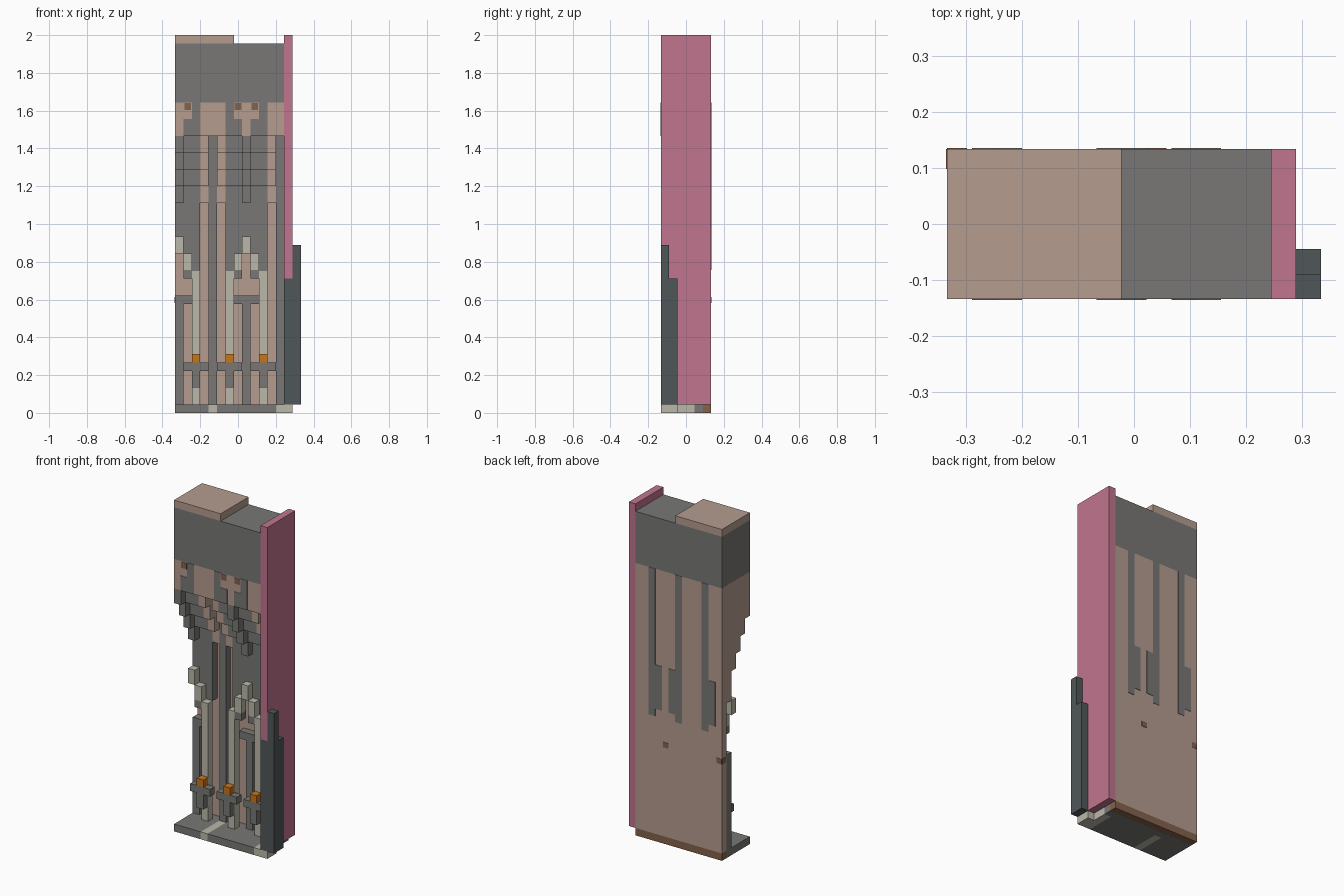
import bpy, bmesh
from mathutils import Vector

if "Cube" in bpy.data.objects:
    bpy.data.objects.remove(bpy.data.objects["Cube"], do_unlink=True)

U = 2 / 45                       # one block
ORIGIN = Vector((-7.5, -3, 0))   # grid corner in blocks


def material(name, rgb):
    linear = [((c / 255 + 0.055) / 1.055) ** 2.4 for c in rgb] + [1]
    m = bpy.data.materials.new(name)
    m.use_nodes = True
    m.diffuse_color = linear
    m.node_tree.nodes["Principled BSDF"].inputs["Base Color"].default_value = linear
    return m


tan = material("tan clay", (181, 156, 143))
gray = material("stone gray", (120, 119, 117))
pink = material("pink", (192, 117, 141))
cream = material("cream", (187, 184, 170))
slate = material("dark slate", (80, 87, 88))
orange = material("orange", (198, 117, 28))
brown = material("dark brown", (133, 98, 76))


def extrude_profile(name, profile, x0, x1, mat, side=None):
    """Extrude a (y, z) outline along x, all in block units."""
    bm = bmesh.new()
    face = bm.faces.new([bm.verts.new((x0, y, z)) for y, z in profile])
    ext = bmesh.ops.extrude_face_region(bm, geom=[face])
    moved = [v for v in ext["geom"] if isinstance(v, bmesh.types.BMVert)]
    bmesh.ops.translate(bm, verts=moved, vec=(x1 - x0, 0, 0))
    bmesh.ops.recalc_face_normals(bm, faces=bm.faces)
    for f in bm.faces:
        if side and f.normal.x < -0.5:
            f.material_index = 1
    for v in bm.verts:
        v.co = (v.co + ORIGIN) * U
    me = bpy.data.meshes.new(name)
    bm.to_mesh(me)
    bm.free()
    me.materials.append(mat)
    if side:
        me.materials.append(side)
    ob = bpy.data.objects.new(name, me)
    bpy.context.collection.objects.link(ob)
    return ob


def box(name, x, y, z, mat):
    outline = [(y[0], z[0]), (y[1], z[0]), (y[1], z[1]), (y[0], z[1])]
    return extrude_profile(name, outline, x[0], x[1], mat)


def front_plate(name, x, z, mat):
    box(name, x, (-0.05, 0), z, mat)


def back_plate(name, x, z, mat):
    box(name, x, (6, 6.05), z, mat)


# Main masses
box("upper_block", (0, 13), (0, 6), (37, 44), gray)
box("lintel", (0, 13), (0, 6), (33, 37), tan)
box("back_wall", (0, 13), (5, 6), (1, 33), tan)
box("roof_cap", (0, 7), (0, 6), (44, 45), tan)

# Side panel and the dark buttress beside it
box("side_panel", (13, 14), (1, 6), (1, 45), pink)
box("side_panel_front", (13, 14), (0, 1), (16, 45), pink)
box("buttress_inner", (13, 14), (0, 1), (1, 16), slate)
box("buttress_tall", (14, 15), (0, 1), (1, 20), slate)
box("buttress_low", (14, 15), (1, 2), (1, 16), slate)

# Floor slab with cream inlays
box("floor_right", (0, 4), (0, 5), (0, 1), gray)
box("floor_inlay", (4, 5), (0, 4), (0, 1), cream)
box("floor_behind_inlay", (4, 5), (4, 5), (0, 1), gray)
box("floor_middle", (5, 12), (0, 5), (0, 1), gray)
box("floor_corner", (12, 13), (0, 4), (0, 1), cream)
box("floor_corner_back", (12, 13), (4, 5), (0, 1), gray)
box("floor_corner_end", (13, 14), (0, 2), (0, 1), cream)
box("rear_sill", (0, 13), (5, 6), (0, 1), brown)

# Stepped corbels: each column of blocks steps down toward the back wall
def corbel(i, drop, lowest, mat):
    outline = [(5, 33), (5, lowest), (4, lowest)]
    for j in (3, 2, 1, 0):
        bottom = 33 - 2 * j - drop
        if bottom < 33:
            outline += [(j + 1, bottom), (j, bottom)]
    outline.append((0 if drop else 1, 33))
    extrude_profile("corbel", outline, i, i + 1, mat, tan if i == 0 else None)


for i in (0, 8):
    corbel(i, 2, 21, gray)
for i in (1, 7, 9):
    corbel(i, 0, 19, gray)
for i in (2, 6, 10):
    corbel(i, 0, 17, gray)
for i in (3, 5, 11):
    corbel(i, 0, 25, tan)

# Tall columns between the arches
for i in (4, 12):
    box("tall_column", (i, i + 1), (4, 5), (1, 33), gray)

# Pillars with lamps on cross brackets
for i in (2, 6, 10):
    box("pillar", (i, i + 1), (3, 4), (1, 17), cream)
    box("lamp", (i, i + 1), (2, 3), (6, 7), orange)
    box("lamp_post", (i, i + 1), (2, 3), (3, 6), gray)
    for k in (i - 1, i + 1):
        box("lamp_arm", (k, k + 1), (2, 3), (5, 6), gray)

# Arch stones, brackets and inner mullions
for i in (0, 8):
    box("keystone", (i, i + 1), (3, 4), (19, 21), cream)
    box("mullion", (i, i + 1), (4, 5), (1, 13), gray)
for i in (1, 7, 9):
    box("arch_stone", (i, i + 1), (3, 4), (17, 19), cream)
    box("arch_bracket", (i, i + 1), (3, 4), (16, 17), gray)
box("crossbar_right", (0, 2), (4, 5), (13, 14), gray)
box("crossbar_middle", (7, 10), (4, 5), (13, 14), gray)

# Painted stripes and spots on the lintel front
for i in (2, 6, 10):
    front_plate("front_stripe", (i, i + 1), (33, 37), gray)
for i in (1, 7, 9):
    front_plate("front_shoulder", (i, i + 1), (33, 35), gray)
    front_plate("front_spot", (i + 0.1, i + 0.9), (36.1, 36.9), brown)

# Painted stripes and spots on the back
for i, wide, bottom in ((10, 9, 18), (6, 7, 18), (2, 1, 18)):
    back_plate("back_stripe", (i, i + 1), (bottom - 1, 37), gray)
    back_plate("back_stripe_wide", (wide, wide + 1), (bottom, 24), gray)
for i in (0, 8):
    back_plate("back_spot", (i, i + 0.8), (13.1, 13.8), brown)
box("side_spot", (-0.05, 0), (5.2, 6), (13.1, 13.8), brown)
